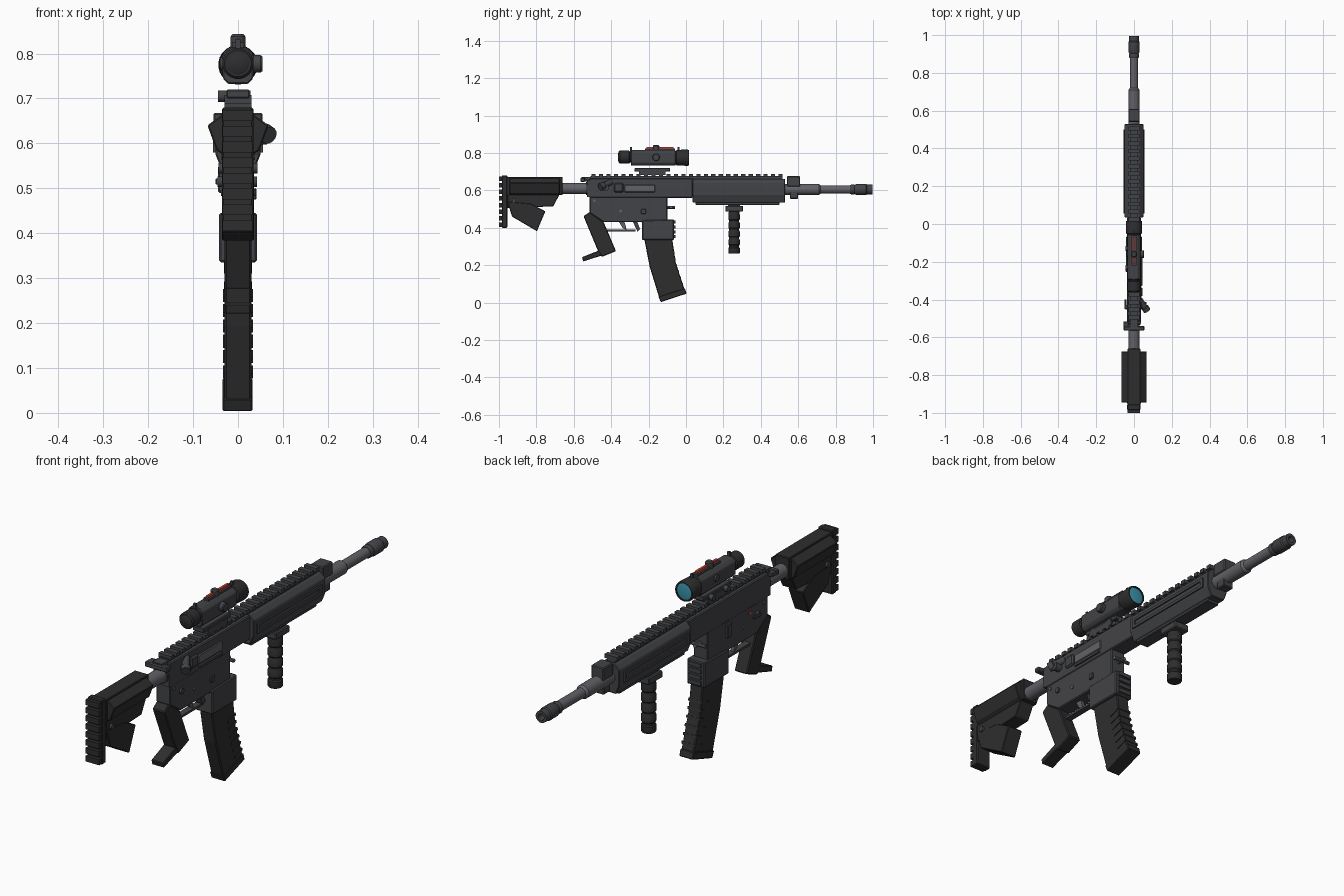
import bpy, bmesh, math
from mathutils import Vector


def mat(name, c):
    m = bpy.data.materials.new(name)
    m.diffuse_color = (*c, 1)
    return m


GREY = mat("dark_metal", (0.055, 0.057, 0.063))
BLACK = mat("black_polymer", (0.027, 0.027, 0.028))
STEEL = mat("steel", (0.12, 0.12, 0.135))
RED = mat("red_fibre", (0.7, 0.06, 0.03))
BLUE = mat("blue_lens", (0.04, 0.3, 0.42))


def finish(name, bm, m, bevel=0.0):
    bmesh.ops.recalc_face_normals(bm, faces=bm.faces)
    me = bpy.data.meshes.new(name)
    bm.to_mesh(me)
    bm.free()
    ob = bpy.data.objects.new(name, me)
    bpy.context.collection.objects.link(ob)
    me.materials.append(m)
    if bevel:
        b = ob.modifiers.new("bevel", 'BEVEL')
        b.width, b.segments = bevel, 1
        b.limit_method, b.angle_limit = 'ANGLE', math.radians(40)
    return ob


def extrude(name, pts, vec, m, bevel=0.0):
    """Extrude a closed 3D outline along a vector."""
    bm = bmesh.new()
    f = bm.faces.new([bm.verts.new(p) for p in pts])
    r = bmesh.ops.extrude_face_region(bm, geom=[f])
    bmesh.ops.translate(bm, vec=vec, verts=[v for v in r['geom'] if isinstance(v, bmesh.types.BMVert)])
    return finish(name, bm, m, bevel)


def side(name, pts, x0, x1, m, bevel=0.0):
    return extrude(name, [(x0, y, z) for y, z in pts], (x1 - x0, 0, 0), m, bevel)


def box(name, x0, x1, y0, y1, z0, z1, m, bevel=0.0):
    return side(name, [(y0, z0), (y1, z0), (y1, z1), (y0, z1)], x0, x1, m, bevel)


def section(name, half, y0, y1, m, bevel=0.0):
    """Mirror a half outline in x/z and extrude along the gun."""
    pts = [(x, y0, z) for x, z in half] + [(-x, y0, z) for x, z in reversed(half)]
    return extrude(name, pts, (0, y1 - y0, 0), m, bevel)


def lathe(name, profile, origin, axis, m, n=20):
    """Revolve (distance, radius) pairs around an axis."""
    bm = bmesh.new()
    q = Vector((0, 0, 1)).rotation_difference(Vector(axis))
    rings = []
    for d, r in profile:
        rings.append([bm.verts.new(Vector(origin) + q @ Vector((r * math.cos(a), r * math.sin(a), d)))
                      for a in (2 * math.pi * (i + .5) / n for i in range(n))])
    for a, b in zip(rings, rings[1:]):
        for i in range(n):
            bm.faces.new((a[i], a[(i + 1) % n], b[(i + 1) % n], b[i]))
    bm.faces.new(rings[0])
    bm.faces.new(rings[-1])
    ob = finish(name, bm, m)
    bpy.ops.object.select_all(action='DESELECT')
    ob.select_set(True)
    bpy.context.view_layer.objects.active = ob
    bpy.ops.object.shade_smooth_by_angle(angle=math.radians(35))
    return ob


Y, X, Z = (0, 1, 0), (1, 0, 0), (0, 0, 1)

# Stock: ridged butt pad, winged body, lower web
box("butt_pad", -.036, .034, -.985, -.955, .40, .68, BLACK, .004)
for i in range(8):
    z = .405 + i * .035
    box(f"butt_ridge_{i}", -.034, .032, -1.0, -.98, z, z + .024, BLACK)
section("stock_body", [(.034, .665), (.068, .64), (.048, .585), (.034, .575)], -.945, -.675, BLACK, .003)
box("stock_core", -.034, .034, -.96, -.66, .575, .672, BLACK, .003)
side("stock_lower", [(-.955, .58), (-.675, .58), (-.71, .515), (-.955, .505)], -.034, .034, BLACK, .003)
side("stock_web", [(-.955, .54), (-.93, .46), (-.797, .382), (-.752, .488), (-.83, .53)], -.036, .036, BLACK, .003)
lathe("stock_pin", [(-.043, .012), (.043, .012)], (0, -.92, .545), X, GREY, 12)
lathe("buffer_tube", [(0, .03), (.17, .03)], (0, -.68, .61), Y, STEEL)
lathe("tube_nut", [(0, .036), (.02, .036)], (0, -.535, .61), Y, GREY, 16)
box("end_plate", -.038, .038, -.528, -.51, .565, .655, GREY)

# Charging handle
box("charging_handle", -.022, .022, -.555, -.40, .655, .672, GREY)
box("charging_bar", -.055, .055, -.565, -.54, .645, .668, GREY, .004)
box("charging_latch", -.055, -.03, -.545, -.515, .648, .666, GREY, .003)

# Receiver
side("upper_receiver", [(-.515, .56), (.035, .56), (.035, .665), (-.515, .665)], -.037, .037, GREY, .004)
side("lower_receiver", [(-.515, .58), (-.515, .48), (-.44, .43), (-.235, .43), (-.235, .40),
                        (-.10, .40), (-.10, .58)], -.034, .034, GREY, .004)
side("magazine_well", [(-.235, .44), (-.235, .335), (-.065, .335), (-.065, .445)], -.042, .042, GREY, .004)
for i in range(4):
    z = .345 + i * .026
    box(f"well_ridge_{i}", -.03, .03, -.07, -.056, z, z + .016, GREY)
box("ejection_port", .03, .042, -.33, -.165, .59, .63, STEEL, .003)
box("port_hinge", .03, .045, -.325, -.17, .575, .585, GREY)
box("brass_deflector", .03, .046, -.385, -.335, .59, .64, GREY, .006)
lathe("forward_assist", [(0, .016), (.05, .016), (.053, .02), (.075, .02)], (.03, -.40, .645), (.5, -.75, -.35), GREY, 14)
lathe("assist_boss", [(0, .018), (.03, .018)], (.035, -.43, .615), X, GREY, 12)
lathe("selector", [(-.046, .012), (.042, .012)], (0, -.44, .515), X, GREY, 12)
box("selector_lever", -.05, -.04, -.45, -.40, .508, .522, GREY, .002)
box("selector_mark", -.036, -.033, -.40, -.385, .53, .542, RED)
box("bolt_catch", -.044, -.03, -.255, -.225, .49, .55, GREY, .003)
box("magazine_button", .03, .041, -.24, -.215, .475, .50, GREY, .002)
for y, z in ((-.49, .545), (-.35, .49), (-.08, .51)):
    lathe("receiver_pin", [(-.038, .008), (.038, .008)], (0, y, z), X, STEEL, 10)
lathe("front_takedown_pin", [(0, .008), (.05, .008)], (0, -.11, .51), Y, STEEL, 10)

# Pistol grip, trigger and guard
side("pistol_grip", [(-.515, .485), (-.548, .462), (-.472, .28), (-.45, .245), (-.374, .275), (-.44, .43)],
     -.03, .03, BLACK, .004)
side("grip_foot", [(-.45, .285), (-.556, .243), (-.55, .22), (-.42, .262)], -.029, .029, BLACK, .003)
box("trigger_guard", -.014, .014, -.425, -.27, .38, .39, GREY)
side("guard_front", [(-.285, .435), (-.26, .38), (-.245, .392), (-.262, .435)], -.014, .014, GREY)
side("trigger", [(-.36, .435), (-.34, .40), (-.318, .388), (-.322, .41), (-.33, .435)], -.008, .008, STEEL)

# Magazine: curved body, ribs and base
side("magazine", [(-.225, .35), (-.075, .35), (-.055, .215), (-.008, .07), (-.142, .022), (-.195, .195)],
     -.03, .03, BLACK, .004)
side("magazine_base", [(-.147, .032), (-.135, .003), (.003, .048), (-.006, .078)], -.034, .032, BLACK, .003)
for i in range(6):
    z = .095 + i * .034
    yf = -.055 + max(0, .215 - z) * .32 - max(0, z - .215) * .148
    side(f"magazine_rib_{i}", [(yf - .05, z - .018), (yf + .002, z), (yf - .001, z + .011), (yf - .053, z - .007)],
         -.033, .033, BLACK)

# Handguard with side channels
section("handguard", [(.03, .662), (.05, .642), (.05, .575), (.034, .535)], .035, .53, GREY, .003)
box("handguard_lower", -.03, .03, .05, .50, .523, .56, GREY, .003)
for s in (-1, 1):
    a, b = sorted((s * .045, s * .056))
    for z in (.580, .612):
        box("side_rail", a, b, .055, .50, z, z + .012, GREY)
    for y in (.055, .485):
        box("side_rail_end", a, b, y, y + .015, .58, .624, GREY)

# Top rail
box("top_rail", -.02, .02, -.51, .515, .655, .677, GREY)
for i in range(26):
    y = -.505 + i * .04
    box(f"rail_tooth_{i}", -.03, .03, y, y + .022, .672, .689, GREY)

# Gas block and barrel
box("gas_block", -.03, .03, .54, .61, .62, .677, GREY, .004)
box("gas_block_lower", -.025, .025, .555, .60, .555, .63, GREY, .004)
lathe("barrel", [(0, .03), (.21, .03), (.22, .022), (.4, .022)], (0, .50, .605), Y, STEEL)
lathe("flash_hider", [(0, .024), (.006, .027), (.02, .027), (.024, .025), (.034, .03), (.085, .03),
                      (.09, .026), (.118, .026), (.118, .014), (.07, .014)], (0, .878, .605), Y, GREY)

# Vertical foregrip
box("foregrip_clamp", -.036, .036, .21, .305, .487, .518, GREY, .004)
box("foregrip_neck", -.024, .024, .225, .29, .50, .53, GREY)
prof = [(0, .028), (.005, .031), (.03, .031)]
for i in range(4):
    z = .035 + i * .045
    prof += [(z, .027), (z + .008, .027), (z + .013, .031), (z + .038, .031)]
lathe("foregrip", prof + [(.228, .028)], (0, .257, .262), Z, BLACK)

# Optic mount
box("optic_mount", -.026, .026, -.275, -.085, .70, .72, GREY, .003)
box("mount_clamp", -.03, .03, -.25, -.11, .682, .708, GREY)
for y in (-.23, -.13):
    lathe("mount_screw", [(-.045, .013), (.028, .013)], (0, y, .705), X, GREY, 12)

# Optic
section("optic_body", [(.018, .815), (.034, .80), (.034, .745), (.022, .732)], -.295, -.055, GREY, .003)
lathe("optic_eyepiece", [(0, .03), (.006, .035), (.055, .035), (.06, .03), (.085, .03)], (0, -.36, .778), Y, BLACK)
lathe("optic_objective", [(0, .034), (.008, .042), (.066, .044), (.074, .041), (.074, .036), (.066, .036)],
      (0, -.058, .775), Y, BLACK, 24)
lathe("objective_lens", [(0, .037), (.004, .037), (.007, .02)], (0, .007, .775), Y, BLUE, 24)
lathe("eyepiece_lens", [(0, .02), (.004, .026)], (0, -.363, .778), Y, BLACK)
box("fibre_bed", -.013, .013, -.22, -.06, .812, .824, GREY)
box("fibre_strip", -.005, .005, -.212, -.068, .822, .833, RED)
lathe("top_turret", [(0, .017), (.028, .017), (.033, .012)], (0, -.16, .81), Z, GREY, 14)
lathe("side_turret", [(0, .02), (.018, .02), (.022, .017)], (.032, -.16, .777), X, GREY, 14)
lathe("left_turret", [(0, .016), (.008, .013)], (-.032, -.16, .777), (-1, 0, 0), GREY, 14)
for y in (-.30, -.045):
    box("optic_sight_post", -.006, .006, y, y + .01, .80, .832, GREY)
